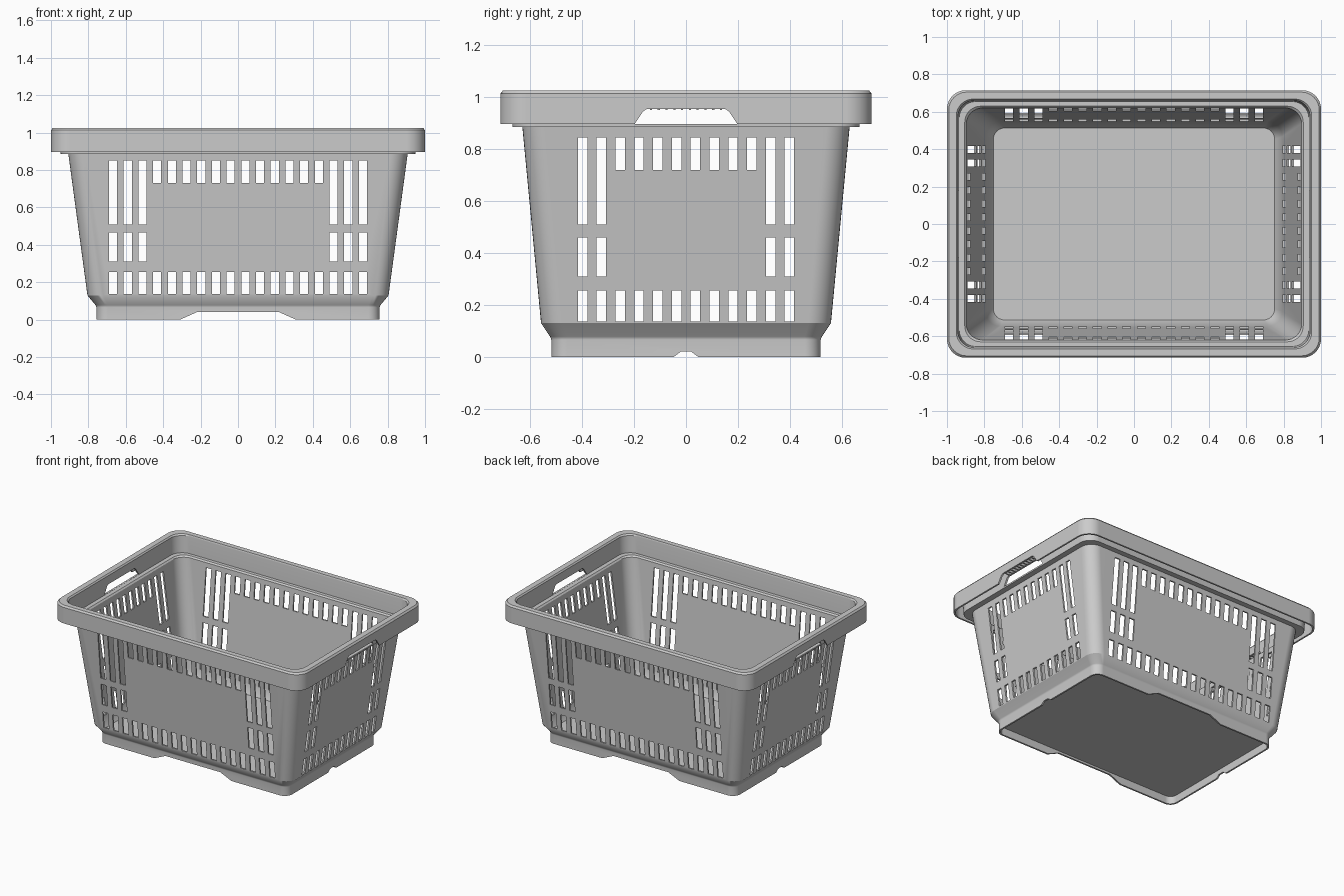
import bpy, bmesh, math

if "Cube" in bpy.data.objects:
    bpy.data.objects.remove(bpy.data.objects["Cube"])

SEG = 8  # segments per rounded corner


def make_object(name, bm):
    bmesh.ops.recalc_face_normals(bm, faces=bm.faces)
    mesh = bpy.data.meshes.new(name)
    bm.to_mesh(mesh)
    bm.free()
    obj = bpy.data.objects.new(name, mesh)
    bpy.context.collection.objects.link(obj)
    return obj


def ring(bm, hx, hy, r, z):
    """Rounded rectangle of vertices."""
    verts = []
    for k, (sx, sy) in enumerate([(1, 1), (-1, 1), (-1, -1), (1, -1)]):
        for i in range(SEG + 1):
            a = math.pi / 2 * (k + i / SEG)
            verts.append(bm.verts.new((sx * (hx - r) + r * math.cos(a),
                                       sy * (hy - r) + r * math.sin(a), z)))
    return verts


def add_prism(bm, outline, axis, lo, hi):
    """Extrude a (u, z) outline along axis 'x' or 'y'."""
    def place(u, z, d):
        return (d, u, z) if axis == 'x' else (u, d, z)
    ends = [[bm.verts.new(place(u, z, d)) for u, z in outline] for d in (lo, hi)]
    bm.faces.new(ends[0])
    bm.faces.new(ends[1][::-1])
    n = len(outline)
    for i in range(n):
        j = (i + 1) % n
        bm.faces.new((ends[0][i], ends[1][i], ends[1][j], ends[0][j]))


def box_outline(u, w, z0, z1):
    return [(u - w / 2, z0), (u + w / 2, z0), (u + w / 2, z1), (u - w / 2, z1)]


def trapezoid(b, t, z0, z1):
    return [(-b, z0), (b, z0), (t, z1), (-t, z1)]


def add_slots(bm, axis, count, end, width, tall, reach, low, mid, high, short):
    """Slot pattern: bottom row all along, tall columns at the ends, short top row."""
    for i in range(count):
        u = -end + 2 * end * i / (count - 1)
        spans = [low]
        if i < tall or i >= count - tall:
            spans += [mid, high]
        else:
            spans.append(short)
        for z0, z1 in spans:
            add_prism(bm, box_outline(u, width, z0, z1), axis, -reach, reach)


# Basket shell: cross-section from inner floor, over the rim, down to the foot
profile = [
    (.752, .513, .060, .075), (.793, .547, .080, .135), (.896, .620, .085, .885),
    (.905, .630, .085, .895), (.935, .655, .090, .895), (.942, .662, .090, 1.015),
    (.950, .668, .090, 1.025), (.990, .705, .095, 1.025), (1.0, .715, .100, 1.013),
    (1.0, .715, .100, .897), (.988, .703, .090, .897), (.988, .703, .090, 1.012),
    (.954, .674, .090, 1.012), (.948, .668, .090, .885), (.907, .630, .090, .885),
    (.805, .558, .085, .130), (.762, .523, .065, .078), (.757, .518, .060, .066),
    (.757, .518, .060, .0), (.745, .506, .050, .0), (.745, .506, .050, .055),
]
bm = bmesh.new()
rings = [ring(bm, *p) for p in profile]
for a, b in zip(rings, rings[1:]):
    for i in range(len(a)):
        j = (i + 1) % len(a)
        bm.faces.new((a[i], a[j], b[j], b[i]))
bm.faces.new(rings[0])
bm.faces.new(rings[-1])
basket = make_object("basket_shell", bm)

# Cutters through front and back: slots and foot notches
bm = bmesh.new()
add_slots(bm, 'y', 18, .668, .043, 3, .8, (.137, .255), (.31, .465), (.51, .85), (.73, .85))
add_prism(bm, trapezoid(.333, .22, -.01, .04), 'y', -.8, .8)
cut_front = make_object("front_back_cutter", bm)

# Cutters through left and right: slots, handle openings and foot notches
bm = bmesh.new()
add_slots(bm, 'x', 12, .398, .036, 2, 1.1, (.137, .255), (.31, .46), (.51, .845), (.72, .845))
add_prism(bm, [(-.198, .896), (.198, .896), (.165, .945), (.15, .955), (-.15, .955), (-.165, .945)],
          'x', -1.1, 1.1)
add_prism(bm, trapezoid(.06, .02, -.01, .02), 'x', -1.1, 1.1)
cut_side = make_object("side_cutter", bm)

bpy.context.view_layer.objects.active = basket
for cutter in (cut_front, cut_side):
    mod = basket.modifiers.new("cut", 'BOOLEAN')
    mod.operation = 'DIFFERENCE'
    mod.solver = 'EXACT'
    mod.object = cutter
    bpy.ops.object.modifier_apply(modifier=mod.name)
for cutter in (cut_front, cut_side):
    bpy.data.objects.remove(cutter)

# Smooth corners, crisp edges
bpy.ops.object.select_all(action='DESELECT')
basket.select_set(True)
bpy.ops.object.shade_smooth_by_angle(angle=math.radians(30))
weighted = basket.modifiers.new("weighted_normals", 'WEIGHTED_NORMAL')
weighted.keep_sharp = True

# Grip ribs in the hollow rim above each handle opening
bm = bmesh.new()
for s in (-1, 1):
    for i in range(10):
        y = -.135 + .03 * i
        add_prism(bm, box_outline(y, .008, .951, 1.014), 'x', s * .947, s * .992)
make_object("handle_ribs", bm)
